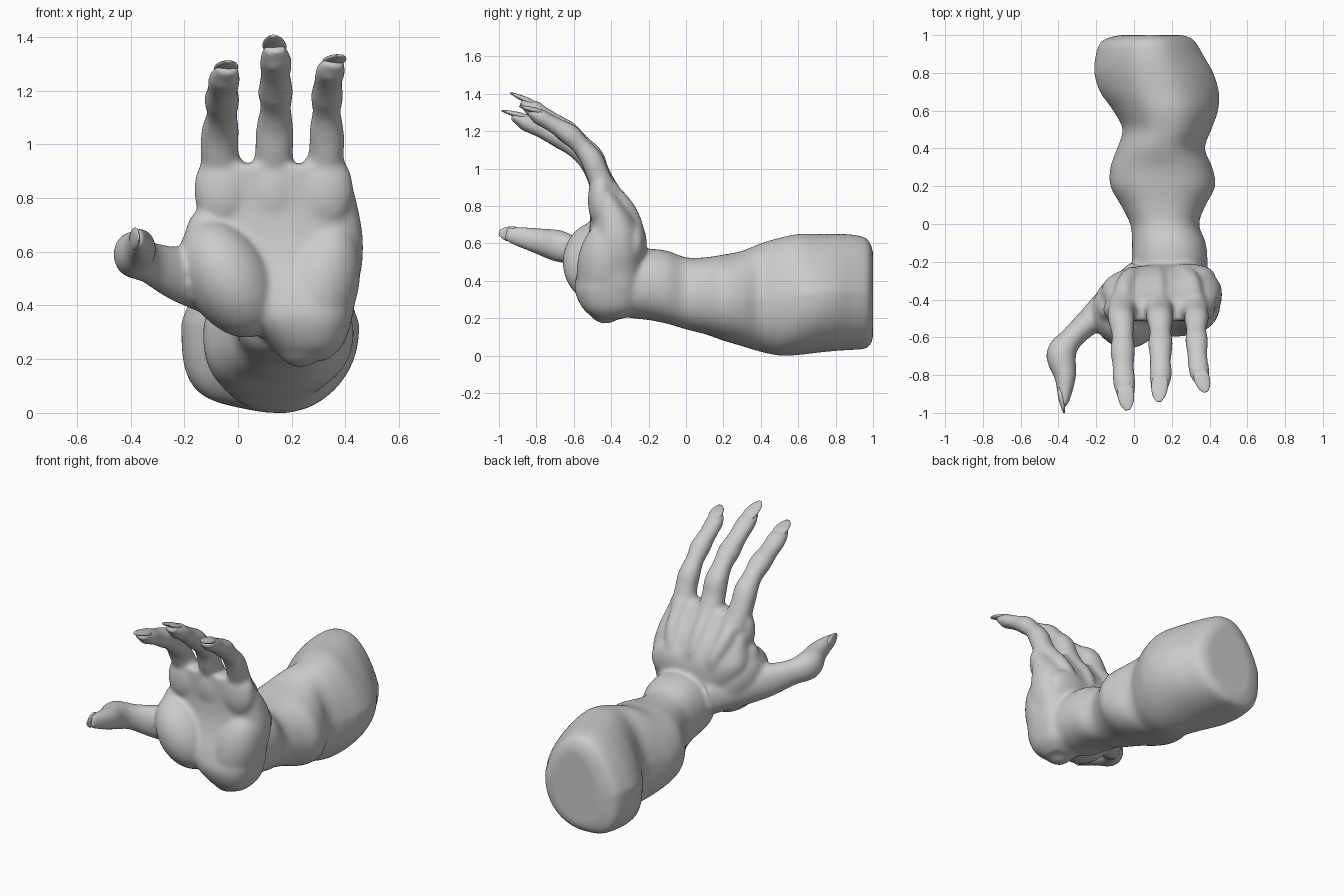
import bpy, bmesh, math
from mathutils import Vector, Matrix

if "Cube" in bpy.data.objects:
    bpy.data.objects.remove(bpy.data.objects["Cube"])

def catmull(rows, steps):
    """Smoothly interpolate rows of numbers."""
    out, n = [], len(rows)
    for i in range(n - 1):
        p = [rows[max(0, min(n - 1, i + k))] for k in (-1, 0, 1, 2)]
        for s in range(steps):
            t = s / steps
            out.append([0.5 * (2*b + (c - a)*t + (2*a - 5*b + 4*c - d)*t*t + (3*b - a - 3*c + d)*t**3)
                        for a, b, c, d in zip(*p)])
    return out + [list(rows[-1])]

def loft(bm, rows, ref, power=2.0, sides=32, steps=5, axis=None):
    """Tube through rows (x, y, z, half width along ref, half depth, optional pear amount);
    axis fixes the section plane."""
    rows = catmull(rows, steps)
    pts = [Vector(r[:3]) for r in rows]
    rings = []
    for i, r in enumerate(rows):
        t = Vector(axis) if axis else (pts[min(i + 1, len(pts) - 1)] - pts[max(i - 1, 0)]).normalized()
        side = (Vector(ref) - t * t.dot(Vector(ref))).normalized()
        up = t.cross(side)
        pear = r[5] if len(r) > 5 else 0
        ring = []
        for k in range(sides):
            a = 2 * math.pi * k / sides
            c, s = math.cos(a), math.sin(a)
            p = power + (pear if s < 0 and c < 0 else 0)
            c, s = (math.copysign(abs(v) ** (2 / p), v) for v in (c, s))
            c *= 1 - .36 * pear * max(0, s)
            s *= 1 - .12 * pear * max(0, c) * (s < 0)
            ring.append(bm.verts.new(pts[i] + side * c * r[3] + up * s * r[4]))
        rings.append(ring)
    for a, b in zip(rings, rings[1:]):
        for k in range(sides):
            bm.faces.new((a[k], a[(k+1) % sides], b[(k+1) % sides], b[k]))
    bm.faces.new(rings[0][::-1])
    bm.faces.new(rings[-1])

def mound(bm, centre, radii, lean=0):
    m = Matrix.Translation(centre) @ Matrix.Rotation(math.radians(lean), 4, 'Y') @ Matrix.Diagonal((*radii, 1))
    bmesh.ops.create_uvsphere(bm, u_segments=32, v_segments=20, radius=1, matrix=m)

def finish(bm, name):
    bmesh.ops.recalc_face_normals(bm, faces=bm.faces)
    me = bpy.data.meshes.new(name)
    bm.to_mesh(me)
    bm.free()
    ob = bpy.data.objects.new(name, me)
    bpy.context.collection.objects.link(ob)
    me.polygons.foreach_set("use_smooth", [True] * len(me.polygons))
    return ob

skin = bmesh.new()

# forearm: y, x min, x max, z min, z max
arm = [(1.00, -.08, .26, .09, .56), (.98, -.15, .31, .05, .61), (.95, -.185, .335, .035, .635),
       (.88, -.205, .375, .03, .648), (.80, -.21, .42, .025, .65), (.70, -.18, .45, .015, .65),
       (.60, -.11, .445, .003, .65), (.50, -.06, .41, 0, .63), (.40, -.09, .375, .02, .60),
       (.30, -.125, .415, .05, .56), (.20, -.125, .43, .08, .54), (.10, -.07, .38, .115, .525),
       (0, -.02, .345, .14, .525), (-.10, -.01, .38, .17, .56), (-.20, -.01, .39, .19, .57),
       (-.32, .02, .39, .205, .55), (-.45, .12, .37, .24, .48)]
loft(skin, [((a + b) / 2, y, (c + d) / 2, (b - a) / 2, (d - c) / 2, min(1, max(.3, y * 1.4))) for y, a, b, c, d in arm],
     (1, 0, 0), 2.4, 48, axis=(0, -1, 0))

# palm: z, x min, x max, y min, y max
palm = [(.195, .17, .33, -.48, -.34), (.25, .12, .39, -.55, -.26), (.35, .02, .425, -.595, -.22),
        (.45, -.07, .44, -.58, -.215), (.55, -.14, .462, -.545, -.215), (.65, -.175, .465, -.52, -.225),
        (.75, -.155, .45, -.512, -.27), (.85, -.14, .425, -.515, -.345), (.925, -.125, .395, -.515, -.40)]
loft(skin, [((a + b) / 2, (c + d) / 2, z, (b - a) / 2, (d - c) / 2) for z, a, b, c, d in palm],
     (1, 0, 0), 2.5, 48, axis=(0, 0, 1))

# fleshy pads of the palm, thumb web and wrist bone
mound(skin, (-.035, -.46, .50), (.16, .20, .24), -32)
mound(skin, (.29, -.43, .44), (.15, .155, .28), 18)
mound(skin, (-.10, -.45, .60), (.10, .09, .17), -8)
mound(skin, (.28, -.27, .60), (.15, .06, .12))

# fingers with pointed nails
girth = [(.077, .072), (.071, .066), (.070, .066), (.058, .054), (.065, .06), (.057, .049), (.060, .044), (.042, .024)]
fingers = {
    "index": (1.0, (-.035, -.985, 1.31), [(-.055, -.41, .84), (-.07, -.475, .98), (-.066, -.515, 1.05),
              (-.06, -.59, 1.11), (-.06, -.67, 1.165), (-.057, -.76, 1.205), (-.05, -.85, 1.245), (-.04, -.93, 1.283)]),
    "middle": (1.0, (.13, -.94, 1.405), [(.13, -.42, .86), (.135, -.475, .98), (.137, -.505, 1.06),
               (.14, -.57, 1.135), (.14, -.635, 1.195), (.14, -.72, 1.255), (.14, -.81, 1.315), (.135, -.88, 1.36)]),
    "ring": (.93, (.38, -.89, 1.332), [(.32, -.42, .85), (.33, -.475, .98), (.33, -.505, 1.05),
             (.33, -.56, 1.12), (.332, -.62, 1.18), (.336, -.70, 1.23), (.345, -.78, 1.275), (.36, -.84, 1.305)])}

def nail(name, root, tip, ref, width):
    bm = bmesh.new()
    root, tip = Vector(root), Vector(tip)
    prof = [(0, .7, .012), (.35, 1, .016), (.75, .8, .011), (1, .3, .004)]
    loft(bm, [(*root.lerp(tip, f), width * w, d) for f, w, d in prof], ref, 2.0, 16)
    finish(bm, name)

for name, (scale, tip, path) in fingers.items():
    loft(skin, [(*p, a * scale, b * scale) for p, (a, b) in zip(path, girth)], (1, 0, 0), 2.1, 24)
    nail("nail_" + name, Vector(path[6]) + Vector((0, .012, .026)), tip, (1, 0, 0), .045 * scale)
    # finger joints and segment pads
    for i, r in ((2, .07), (4, .067), (6, .055)):
        mound(skin, path[i], (r * scale, r * scale * .95, r * scale * .9))
    # palm pad, knuckle and back-of-hand tendon
    x = path[0][0]
    mound(skin, (x, -.455, .83), (.11, .07, .15))
    mound(skin, (x, -.405, .87), (.062, .055, .07))
    loft(skin, [(x, -.40, .89, .045, .04), (x * .95 + .005, -.325, .79, .05, .05),
                (x * .8 + .03, -.27, .69, .045, .042), (x * .7 + .05, -.26, .58, .04, .03)], (1, 0, 0))

# thumb
loft(skin, [(.04, -.27, .44, .12, .09), (-.11, -.41, .485, .115, .095), (-.23, -.51, .52, .10, .072),
            (-.33, -.605, .56, .078, .062), (-.385, -.69, .588, .085, .08), (-.365, -.80, .615, .068, .06),
            (-.367, -.90, .637, .052, .038), (-.37, -.965, .652, .036, .016)], (0, 0, 1), 2.1, 24)
nail("nail_thumb", (-.395, -.87, .64), (-.37, -1.0, .657), (0, 0, 1), .043)

# fuse the skin into one smooth surface
hand = finish(skin, "hand_and_forearm")
rm = hand.modifiers.new("fuse", "REMESH")
rm.mode = "VOXEL"
rm.voxel_size = .011
rm.use_smooth_shade = True
sm = hand.modifiers.new("soften", "SMOOTH")
sm.factor = .5
sm.iterations = 16
